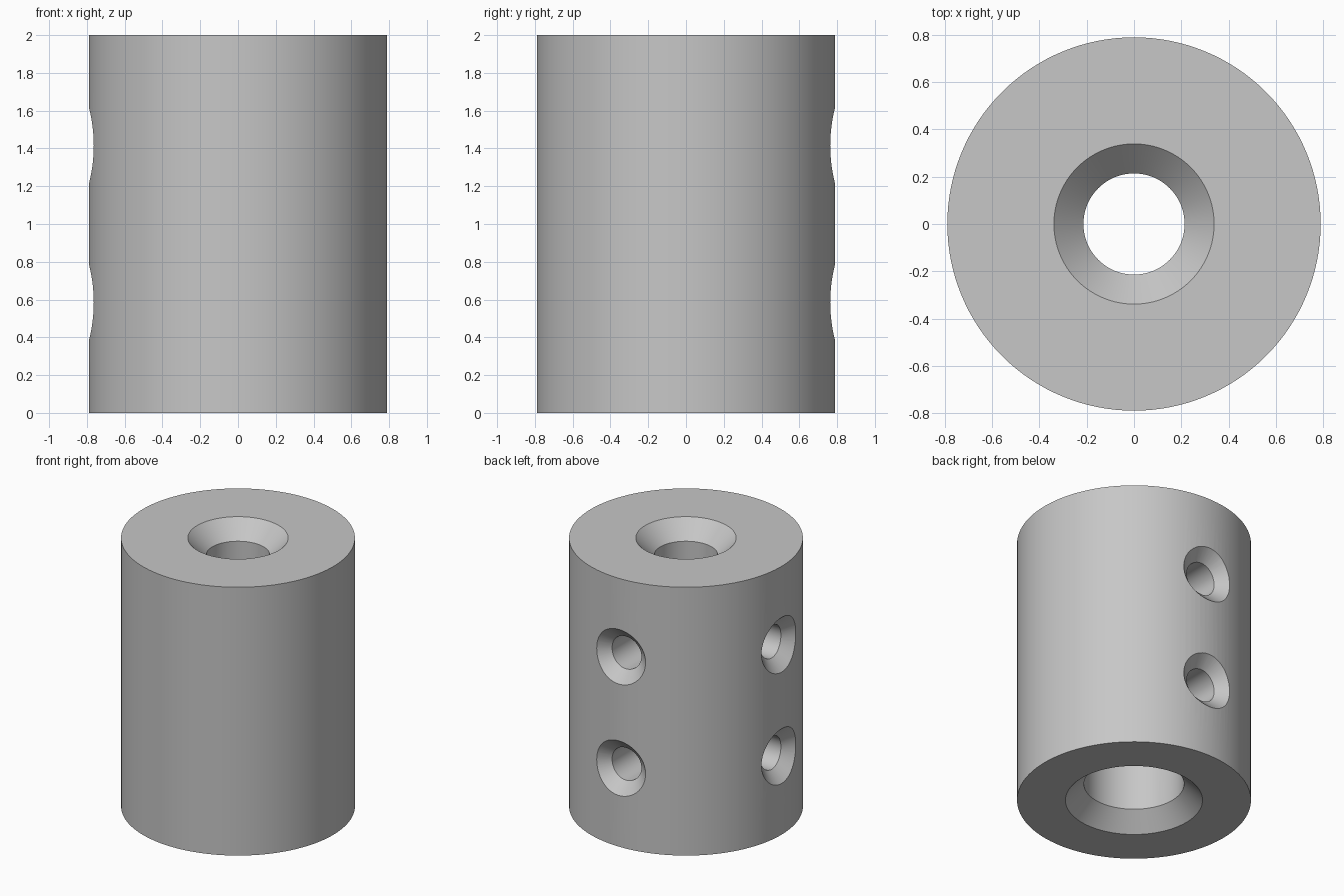
import bpy
import bmesh
from math import sin, cos, pi, sqrt, radians
from mathutils import Matrix, Vector

default = bpy.data.objects.get("Cube")
if default:
    bpy.data.objects.remove(default, do_unlink=True)

R = 0.79            # outer radius
HEIGHT = 2.0
TOP_BORE, LOW_BORE = 0.214, 0.338
BEVEL = 0.125       # bevel at the bore mouths
SCREW_R, SCREW_BEVEL = 0.121, 0.083

steel = bpy.data.materials.new("light grey metal")
steel.use_nodes = True
grey = (0.57, 0.57, 0.57, 1.0)
steel.diffuse_color = grey
steel.node_tree.nodes["Principled BSDF"].inputs["Base Color"].default_value = grey


def add_object(name, bm):
    bmesh.ops.recalc_face_normals(bm, faces=bm.faces)
    mesh = bpy.data.meshes.new(name)
    bm.to_mesh(mesh)
    bm.free()
    mesh.materials.append(steel)
    obj = bpy.data.objects.new(name, mesh)
    bpy.context.collection.objects.link(obj)
    return obj


# Sleeve: turned profile with a stepped, bevelled bore
def make_sleeve():
    profile = [(R, 0), (R, HEIGHT),
               (TOP_BORE + BEVEL, HEIGHT), (TOP_BORE, HEIGHT - BEVEL),
               (TOP_BORE, HEIGHT / 2), (LOW_BORE, HEIGHT / 2),
               (LOW_BORE, BEVEL), (LOW_BORE + BEVEL, 0)]
    bm = bmesh.new()
    verts = [bm.verts.new((r, 0, z)) for r, z in profile]
    edges = [bm.edges.new((v, verts[i - 1])) for i, v in enumerate(verts)]
    bmesh.ops.spin(bm, geom=verts + edges, cent=(0, 0, 0), axis=(0, 0, 1),
                   angle=2 * pi, steps=128)
    bmesh.ops.remove_doubles(bm, verts=bm.verts, dist=1e-4)
    return add_object("coupling_sleeve", bm)


# Screw hole cutter along +y, with a bevel that follows the curved wall
def make_cutter(name, z, turn, segments=64):
    rings = [[], [], []]
    wide = SCREW_R + SCREW_BEVEL
    for i in range(segments):
        a = 2 * pi * i / segments
        u, v = SCREW_R * cos(a), SCREW_R * sin(a)
        inner = Vector((u, sqrt(R * R - u * u) - SCREW_BEVEL, v))
        theta = wide * cos(a) / R
        rim = Vector((R * sin(theta), R * cos(theta), wide * sin(a)))
        rings[0].append(Vector((u, 0.12, v)))
        rings[1].append(inner)
        rings[2].append(rim + (rim - inner) * 0.5)
    bm = bmesh.new()
    loops = [[bm.verts.new(p) for p in ring] for ring in rings]
    for low, high in zip(loops, loops[1:]):
        for i in range(segments):
            bm.faces.new((low[i - 1], low[i], high[i], high[i - 1]))
    bm.faces.new(loops[0])
    # Cap the outer end with a fan, since its rim is not flat
    tip = bm.verts.new((0, 1.0, 0))
    for i in range(segments):
        bm.faces.new((loops[2][i - 1], loops[2][i], tip))
    bm.transform(Matrix.Translation((0, 0, z)) @ Matrix.Rotation(turn, 4, 'Z'))
    cutter = add_object(name, bm)
    cutter.hide_render = True
    return cutter


sleeve = make_sleeve()
bpy.ops.object.select_all(action='DESELECT')
bpy.context.view_layer.objects.active = sleeve
sleeve.select_set(True)

# Two screw holes at the back and two on the -x side
for side, turn in (("back", 0), ("right", pi / 2)):
    for level, z in (("lower", 0.585), ("upper", 1.415)):
        cutter = make_cutter(f"{side}_{level}_screw_cutter", z, turn)
        mod = sleeve.modifiers.new("screw_hole", 'BOOLEAN')
        mod.operation = 'DIFFERENCE'
        mod.solver = 'EXACT'
        mod.object = cutter
        bpy.ops.object.modifier_apply(modifier=mod.name)
        bpy.data.objects.remove(cutter, do_unlink=True)

bpy.ops.object.shade_smooth_by_angle(angle=radians(25))
